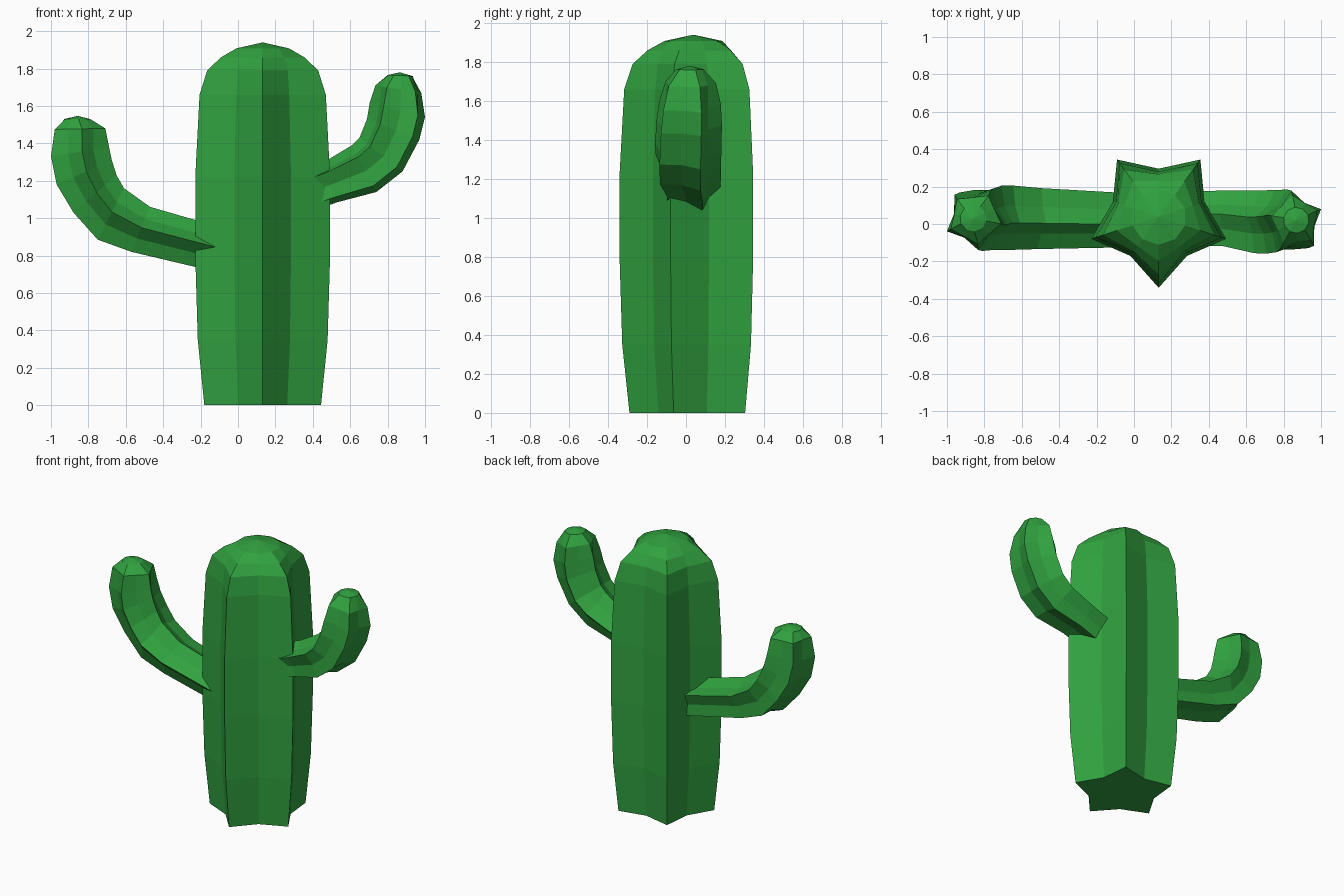
import bpy, bmesh, math
from mathutils import Vector

if "Cube" in bpy.data.objects:
    bpy.data.objects.remove(bpy.data.objects["Cube"])

green = bpy.data.materials.new("cactus_green")
green.diffuse_color = (0.03, 0.36, 0.05, 1)
green.use_nodes = True
green.node_tree.nodes["Principled BSDF"].inputs["Base Color"].default_value = green.diffuse_color


def star(centre, u, v, start, ratio):
    """Five-ribbed section: ribs at full size, grooves pulled in by ratio."""
    pts = []
    for k in range(10):
        a = math.radians(start + 36 * k)
        s = ratio if k % 2 else 1
        pts.append(centre + s * (u * math.cos(a) + v * math.sin(a)))
    return pts


def loft(name, rings, apex):
    """Skin the rings, close the base flat and fan the top to a low apex."""
    bm = bmesh.new()
    loops = [[bm.verts.new(p) for p in ring] for ring in rings]
    for lo, hi in zip(loops, loops[1:]):
        for i in range(10):
            j = (i + 1) % 10
            bm.faces.new((lo[i], lo[j], hi[j], hi[i]))
    bm.faces.new(loops[0][::-1])
    tip = bm.verts.new(apex)
    for i in range(10):
        bm.faces.new((loops[-1][i], loops[-1][(i + 1) % 10], tip))
    bmesh.ops.recalc_face_normals(bm, faces=bm.faces[:])
    mesh = bpy.data.meshes.new(name)
    bm.to_mesh(mesh)
    bm.free()
    mesh.materials.append(green)
    bpy.context.collection.objects.link(bpy.data.objects.new(name, mesh))


# Trunk: height, rib radius, groove ratio
trunk = [(0, 0.328, 0.68), (0.35, 0.365, 0.68), (0.8, 0.379, 0.68),
         (1.22, 0.379, 0.68), (1.66, 0.355, 0.68), (1.79, 0.312, 0.73),
         (1.86, 0.235, 0.82), (1.908, 0.148, 1)]
loft("trunk",
     [star(Vector((0.132, 0.038, z)), Vector((r, 0, 0)), Vector((0, r, 0)), -90, q)
      for z, r, q in trunk],
     (0.132, 0.038, 1.94))


def arm(name, side, sections, apex):
    """Each section: inner rib x, z, outer rib x, z, centre y, half width in y."""
    rings = []
    for n, (xi, zi, xo, zo, y, ry) in enumerate(sections):
        inner, outer = Vector((xi, y, zi)), Vector((xo, y, zo))
        u = (inner - outer) / 1.89
        centre = (inner + outer) / 2 - u * 0.03
        last = n == len(sections) - 1
        q = 1 if last else (0.8 if n == len(sections) - 2 else 0.7)
        rings.append(star(centre, u, Vector((0, -side * ry, 0)), -12, q))
    loft(name, rings, apex)


arm("left_arm", -1, [
    (-0.02, 0.93, -0.02, 0.69, 0.03, 0.155),
    (-0.47, 1.06, -0.57, 0.82, 0.04, 0.175),
    (-0.61, 1.16, -0.75, 0.885, 0.045, 0.185),
    (-0.65, 1.23, -0.88, 1.03, 0.045, 0.185),
    (-0.675, 1.31, -0.97, 1.18, 0.035, 0.18),
    (-0.69, 1.38, -1.0, 1.33, 0.03, 0.17),
    (-0.71, 1.48, -0.98, 1.475, 0.03, 0.14),
    (-0.79, 1.53, -0.925, 1.53, 0.03, 0.07)], (-0.858, 0.03, 1.547))

arm("right_arm", 1, [
    (0.27, 1.23, 0.31, 1.01, 0.02, 0.155),
    (0.46, 1.30, 0.53, 1.085, 0.02, 0.16),
    (0.61, 1.39, 0.74, 1.14, 0.0, 0.18),
    (0.65, 1.43, 0.88, 1.25, 0.0, 0.183),
    (0.69, 1.53, 0.97, 1.42, 0.005, 0.18),
    (0.705, 1.62, 1.0, 1.54, 0.01, 0.17),
    (0.735, 1.71, 0.98, 1.67, 0.015, 0.14),
    (0.80, 1.765, 0.93, 1.76, 0.02, 0.07)], (0.865, 0.02, 1.78))
